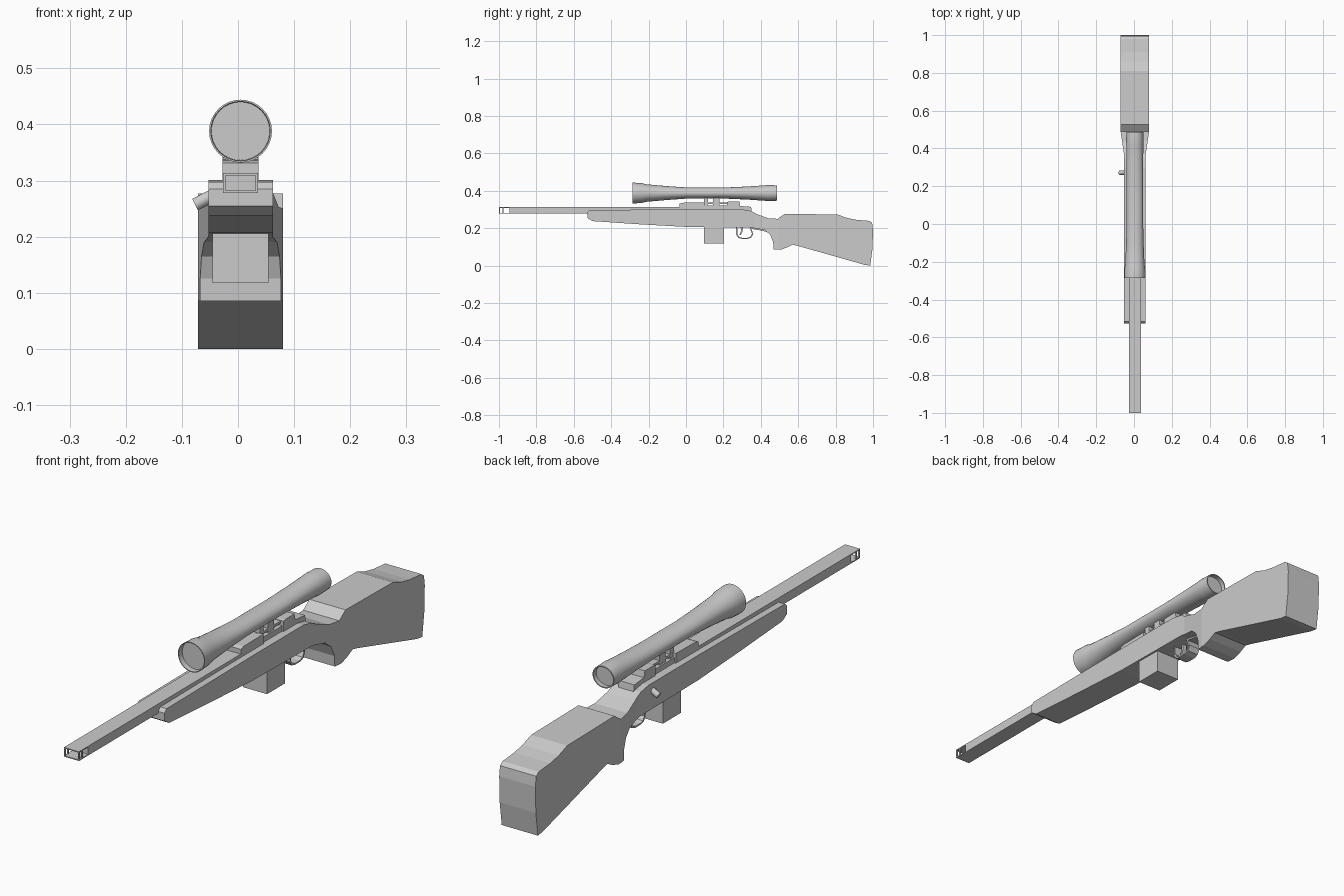
import bpy, bmesh, math
from mathutils import Vector

CX = 0.0045  # the body sits slightly off centre, balanced by the bolt handle


def finish(name, bm, smooth=False):
    bmesh.ops.recalc_face_normals(bm, faces=bm.faces[:])
    me = bpy.data.meshes.new(name)
    bm.to_mesh(me)
    bm.free()
    ob = bpy.data.objects.new(name, me)
    bpy.context.collection.objects.link(ob)
    if smooth:
        bpy.ops.object.select_all(action='DESELECT')
        ob.select_set(True)
        bpy.context.view_layer.objects.active = ob
        bpy.ops.object.shade_smooth_by_angle(angle=math.radians(35))
    return ob


def plate(name, pts, half, cuts=()):
    """Side profile (y, z) extruded across x; half is a width or a function of y."""
    width = half if callable(half) else (lambda y: half)
    bm = bmesh.new()
    face = bm.faces.new([bm.verts.new((-1, y, z)) for y, z in pts])
    ext = bmesh.ops.extrude_face_region(bm, geom=[face])
    for v in ext['geom']:
        if isinstance(v, bmesh.types.BMVert):
            v.co.x = 1
    for y in cuts:
        bmesh.ops.bisect_plane(bm, geom=bm.verts[:] + bm.edges[:] + bm.faces[:],
                               plane_co=(0, y, 0), plane_no=(0, 1, 0))
    for v in bm.verts:
        v.co.x = CX + v.co.x * width(v.co.y)
    return finish(name, bm)


def box(name, half, y0, y1, z0, z1, x=0):
    ob = plate(name, [(y0, z0), (y1, z0), (y1, z1), (y0, z1)], half)
    ob.location.x = x
    return ob


def loft(name, rings, center_z, n=32):
    """Closed tube along y from (y, x radius, z radius) rings."""
    bm = bmesh.new()
    loops = [[bm.verts.new((CX + rx * math.cos(2 * math.pi * i / n), y,
                            center_z + rz * math.sin(2 * math.pi * i / n)))
              for i in range(n)] for y, rx, rz in rings]
    for a, b in zip(loops, loops[1:]):
        for i in range(n):
            j = (i + 1) % n
            bm.faces.new((a[i], a[j], b[j], b[i]))
    bm.faces.new(loops[0])
    bm.faces.new(loops[-1])
    return finish(name, bm, True)


# Stock: one side profile, widening behind the grip
stock = [(-0.527, 0.285), (-0.515, 0.297), (0.0, 0.301), (0.30, 0.301), (0.345, 0.293),
         (0.38, 0.275), (0.44, 0.253), (0.49, 0.25), (0.527, 0.277), (0.81, 0.273),
         (0.86, 0.255), (0.91, 0.245), (0.98, 0.239), (0.995, 0.228), (1.0, 0.19),
         (0.997, 0.09), (0.985, 0.0), (0.955, 0.004), (0.60, 0.105), (0.57, 0.112),
         (0.54, 0.097), (0.505, 0.085), (0.468, 0.085), (0.466, 0.125), (0.45, 0.165),
         (0.42, 0.19), (0.35, 0.203), (0.0, 0.207), (-0.25, 0.221), (-0.50, 0.238),
         (-0.527, 0.255)]
plate("stock", stock,
      lambda y: 0.0575 + 0.018 * min(1, max(0, (y - 0.37) / 0.12)), (0.37, 0.49))

# Barrel with an open muzzle frame
box("barrel", 0.0315, -0.945, 0.0, 0.278, 0.313)
for nm, z0 in (("top", 0.309), ("bottom", 0.278)):
    box("muzzle_" + nm, 0.0315, -1.0, -0.945, z0, z0 + 0.004)
for sx in (-1, 1):
    for k, (y0, y1) in enumerate(((-1.0, -0.995), (-0.982, -0.977))):
        box(f"muzzle_post_{k}_{sx}", 0.0025, y0, y1, 0.282, 0.309, sx * 0.029)

# Receiver: front block, low bridge and rear block
plate("receiver_front", [(-0.035, 0.28), (-0.035, 0.331), (-0.02, 0.336), (0.10, 0.338),
                         (0.10, 0.28)], 0.032)
box("receiver_bridge", 0.026, 0.10, 0.225, 0.28, 0.321)
plate("receiver_rear", [(0.22, 0.28), (0.22, 0.340), (0.23, 0.343), (0.285, 0.343),
                        (0.29, 0.319), (0.348, 0.314), (0.353, 0.28)], 0.032)

# Scope mount
box("mount_rail", 0.02, 0.09, 0.23, 0.329, 0.338)
for k, (y0, y1) in enumerate(((0.095, 0.118), (0.145, 0.18))):
    box(f"mount_post_{k}", 0.02, y0, y1, 0.318, 0.372)

# Scope: flared tube with recessed lenses
loft("scope", [(-0.265, 0.052, 0.052), (-0.285, 0.053, 0.053), (-0.285, 0.056, 0.056),
               (-0.235, 0.055, 0.053), (-0.215, 0.051, 0.047), (-0.10, 0.046, 0.037),
               (0.0, 0.044, 0.030), (0.22, 0.044, 0.030), (0.33, 0.044, 0.035),
               (0.42, 0.045, 0.041), (0.435, 0.046, 0.043), (0.487, 0.045, 0.041),
               (0.487, 0.041, 0.037), (0.47, 0.041, 0.037)], 0.388)

# Magazine
box("magazine", 0.05, 0.095, 0.203, 0.117, 0.215)

# Trigger guard: a bent strap with thickness from offset paths
path = [(0.268, 0.205), (0.268, 0.165), (0.280, 0.148), (0.30, 0.143), (0.33, 0.143),
        (0.35, 0.150), (0.360, 0.170), (0.352, 0.190), (0.345, 0.206)]
mid = Vector((0.314, 0.178))
inner = [tuple(mid + (Vector(p) - mid) * 0.84) for p in path]
plate("trigger_guard", path + inner[::-1], 0.024)
plate("guard_tang", [(0.34, 0.206), (0.345, 0.197), (0.40, 0.188), (0.465, 0.172),
                     (0.465, 0.18), (0.40, 0.2)], 0.024)
plate("trigger", [(0.292, 0.205), (0.304, 0.205), (0.303, 0.185), (0.293, 0.163),
                  (0.286, 0.165), (0.294, 0.185)], 0.008)

# Bolt handle on the left side, angled down
a, b = Vector((-0.04, 0.272, 0.276)), Vector((-0.0765, 0.272, 0.257))
bm = bmesh.new()
bmesh.ops.create_cone(bm, cap_ends=True, segments=16, radius1=0.0115, radius2=0.0115,
                      depth=(b - a).length)
bolt = finish("bolt_handle", bm, True)
bolt.location = (a + b) / 2
bolt.rotation_euler = (b - a).to_track_quat('Z', 'Y').to_euler()
